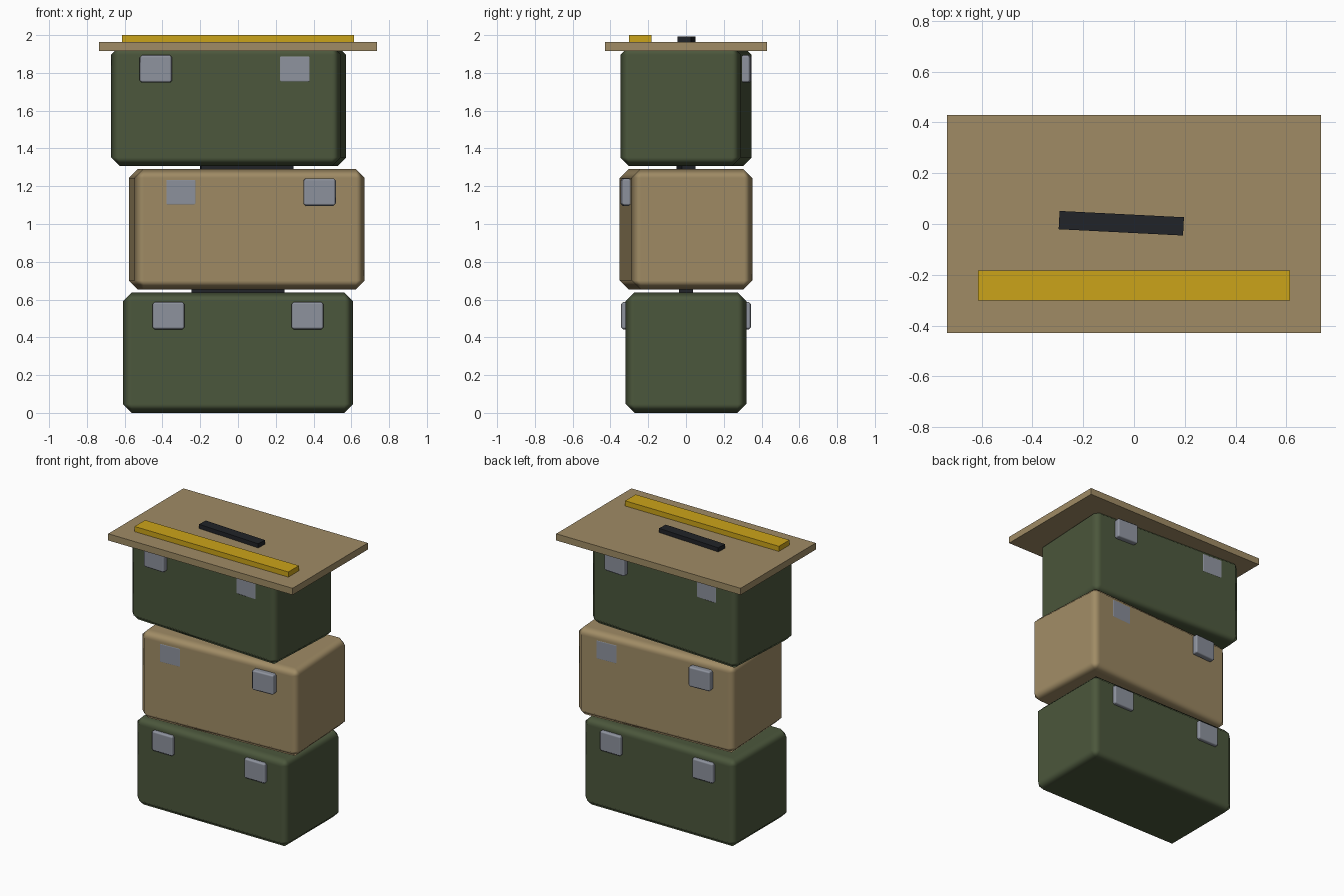
import bpy
from math import radians, sin

if "Cube" in bpy.data.objects:
    bpy.data.objects.remove(bpy.data.objects["Cube"])


def material(name, rgb):
    m = bpy.data.materials.new(name)
    m.diffuse_color = (*rgb, 1)
    m.use_nodes = True
    m.node_tree.nodes["Principled BSDF"].inputs["Base Color"].default_value = m.diffuse_color
    return m


green = material("olive_green", (0.071, 0.095, 0.045))
tan = material("tan", (0.35, 0.26, 0.13))
steel = material("steel", (0.27, 0.29, 0.34))
black = material("black", (0.015, 0.017, 0.021))
yellow = material("yellow", (0.60, 0.37, 0.01))


def box(name, loc, size, mat, turn=0.0, bevel=0.0):
    bpy.ops.mesh.primitive_cube_add(size=1, location=loc, rotation=(0, 0, turn))
    ob = bpy.context.object
    ob.name = name
    ob.scale = size
    bpy.ops.object.transform_apply(location=False, rotation=False, scale=True)
    ob.data.materials.append(mat)
    if bevel:
        # chamfered edges, smooth on the chamfer and flat on the main faces
        bpy.ops.object.shade_smooth()
        b = ob.modifiers.new("chamfer", 'BEVEL')
        b.width = bevel
        b.segments = 1
        b.harden_normals = True
    return ob


W, D, H = 1.22, 0.64, 0.637


def crate(label, x, z, degrees, mat):
    t = radians(degrees)
    box(label + "_crate", (x, 0, z + H / 2), (W, D, H), mat, t, 0.047)
    # carrying handle on the lid
    box(label + "_handle", (x, 0.003 if degrees < 0 else 0, z + H + 0.015),
        (0.49, 0.072, 0.07), black, t)
    # two latches on the front and two on the back
    for side, face in ((-1, "front"), (1, "back")):
        for s, hand in ((-1, "left"), (1, "right")):
            lx = x + s * 0.368 - side * 0.32 * sin(t)
            box(f"{label}_{face}_{hand}_latch", (lx, side * 0.319, z + 0.515),
                (0.171, 0.05, 0.146), steel, t, 0.0125)


# stack of three crates, the upper two slightly turned
crate("bottom", 0.0, 0.0, 0, green)
crate("middle", 0.046, 0.654, 3.2, tan)
crate("top", -0.05, 1.306, -2.9, green)

# board on top with a painted strip
box("table_board", (0, 0, 1.939), (1.47, 0.856, 0.048), tan)
box("yellow_strip", (0, -0.242, 1.98), (1.226, 0.12, 0.04), yellow)
